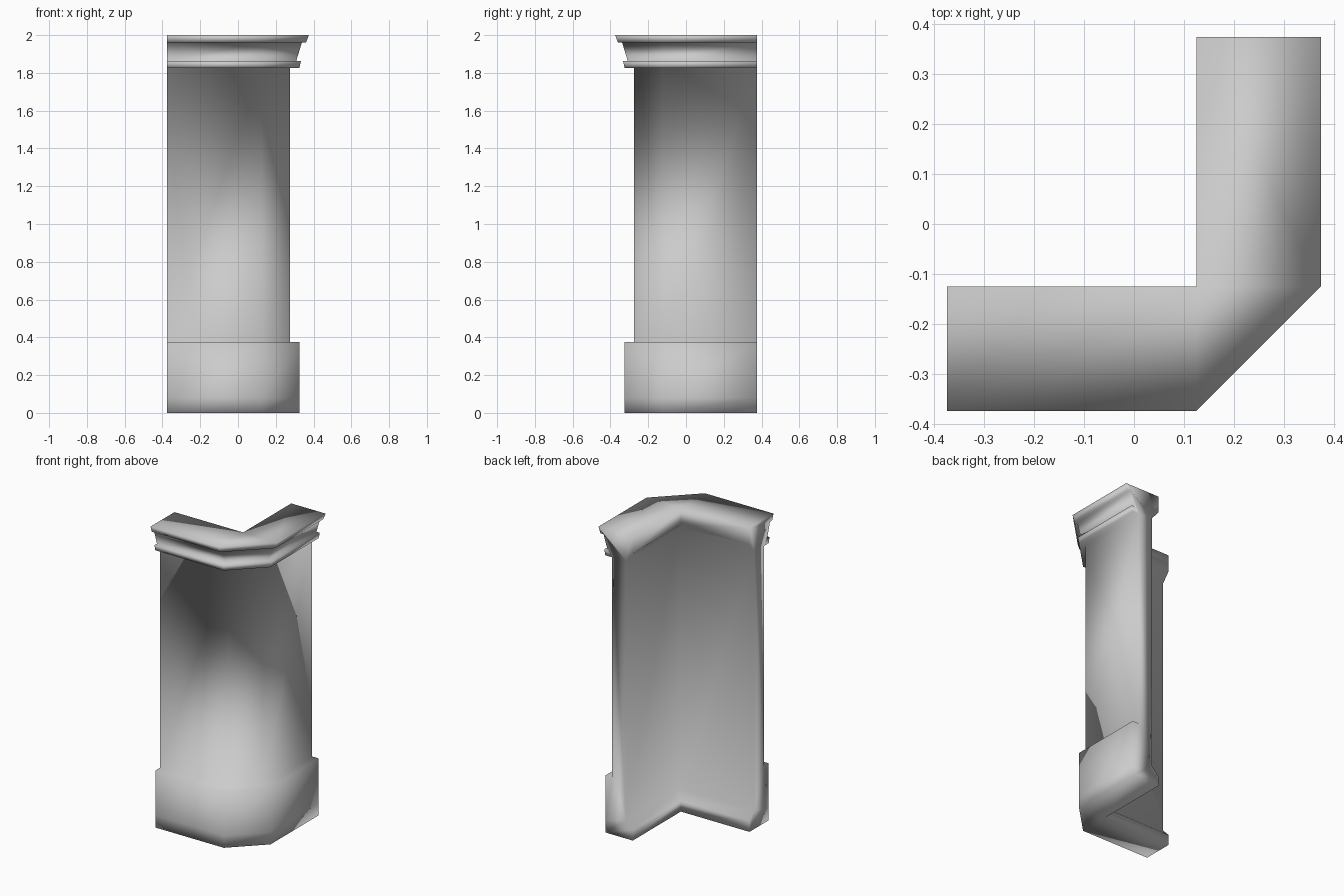
import bpy, bmesh

if "Cube" in bpy.data.objects:
    bpy.data.objects.remove(bpy.data.objects["Cube"])

END = 0.375    # free ends of both legs
IN = 0.125     # inner lip offset, also where the outer chamfer starts
WALL = 0.175   # recessed inner wall of the shaft

# Closed moulding profile as (outward distance, height)
outer = [(0.325, 0), (0.325, 0.08), (0.325, 0.375), (0.275, 0.375),
         (0.275, 1.825), (0.325, 1.825), (0.333, 1.862), (0.308, 1.862),
         (0.338, 1.96), (0.36, 1.96), (0.375, 2.0)]
inner = [(IN, 2.0), (IN, 1.89), (WALL, 1.83), (WALL, 0.12), (IN, 0.07), (IN, 0)]
profile = outer + inner


def corner(d):
    """Chamfered corner outside, square corner inside."""
    return IN if d > WALL else d


# Stations along the L-shaped path
stations = [lambda d: (-END, -d), lambda d: (corner(d), -d),
            lambda d: (d, -corner(d)), lambda d: (d, END)]

bm = bmesh.new()
rings = [[bm.verts.new((*at(d), z)) for d, z in profile] for at in stations]

# Sweep the closed profile from station to station
n = len(profile)
for a, b in zip(rings, rings[1:]):
    for i in range(n):
        j = (i + 1) % n
        bm.faces.new((a[i], b[i], b[j], a[j]))

# Close the two leg ends, then merge the shared inner corner
bm.faces.new(rings[0])
bm.faces.new(rings[-1][::-1])
bmesh.ops.remove_doubles(bm, verts=bm.verts, dist=1e-4)
bmesh.ops.recalc_face_normals(bm, faces=bm.faces)
for f in bm.faces:
    f.smooth = True

mesh = bpy.data.meshes.new("corner_pillar")
bm.to_mesh(mesh)
bm.free()
pillar = bpy.data.objects.new("corner_pillar", mesh)
bpy.context.collection.objects.link(pillar)
